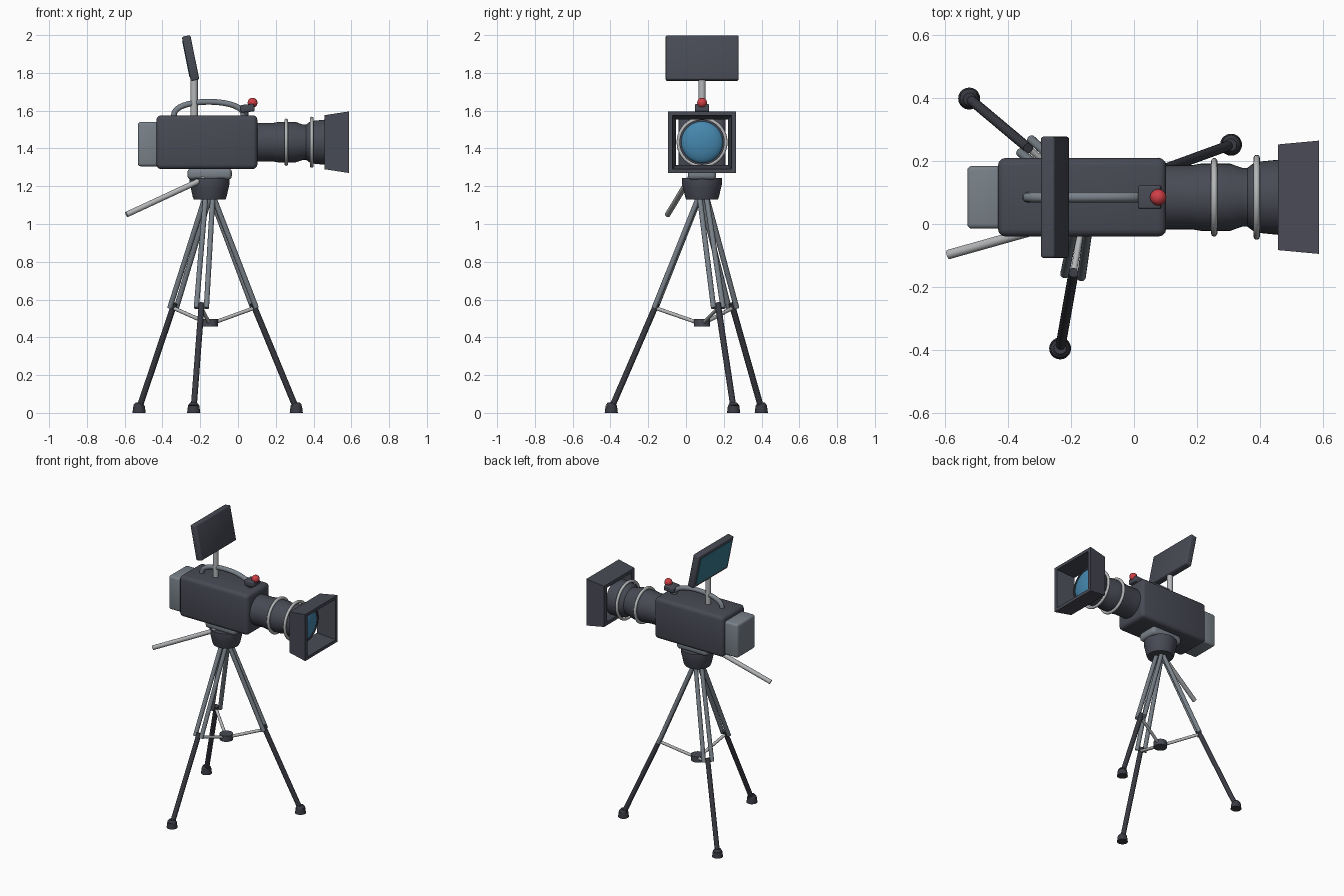
import bpy, bmesh, math
from mathutils import Vector, Matrix

if "Cube" in bpy.data.objects:
    bpy.data.objects.remove(bpy.data.objects["Cube"])


def material(name, rgb):
    m = bpy.data.materials.new(name)
    m.use_nodes = True
    m.diffuse_color = (*rgb, 1)
    m.node_tree.nodes["Principled BSDF"].inputs["Base Color"].default_value = (*rgb, 1)
    return m


CHARCOAL = material("charcoal", (0.065, 0.069, 0.09))
BLACK = material("dark rubber", (0.042, 0.044, 0.056))
GREY = material("mid grey", (0.19, 0.22, 0.25))
METAL = material("light metal", (0.46, 0.47, 0.48))
GLASS = material("lens blue", (0.06, 0.24, 0.42))
SCREEN = material("screen teal", (0.04, 0.19, 0.26))
RED = material("signal red", (0.62, 0.05, 0.06))

CY = 0.085                       # optical axis and tripod centre
CX = -0.15
LENS_Z = 1.433


def finish(name, bm, mat, smooth=True):
    bmesh.ops.recalc_face_normals(bm, faces=bm.faces[:])
    me = bpy.data.meshes.new(name)
    bm.to_mesh(me)
    bm.free()
    ob = bpy.data.objects.new(name, me)
    bpy.context.collection.objects.link(ob)
    me.materials.append(mat)
    if smooth:
        bpy.ops.object.select_all(action="DESELECT")
        bpy.context.view_layer.objects.active = ob
        ob.select_set(True)
        bpy.ops.object.shade_smooth_by_angle(angle=math.radians(35))
    return ob


def box(name, centre, size, mat, bevel=0.0, tilt=0.0):
    bm = bmesh.new()
    bmesh.ops.create_cube(bm, size=1)
    bmesh.ops.scale(bm, vec=size, verts=bm.verts)
    if bevel:
        bmesh.ops.bevel(bm, geom=bm.edges[:], offset=bevel, segments=3,
                        profile=0.5, affect="EDGES")
    bm.transform(Matrix.Translation(centre) @ Matrix.Rotation(tilt, 4, "Y"))
    return finish(name, bm, mat)


def rod(name, a, b, radius, mat, end_radius=None, sides=16):
    a, b = Vector(a), Vector(b)
    bm = bmesh.new()
    bmesh.ops.create_cone(bm, cap_ends=True, segments=sides, radius1=radius,
                          radius2=end_radius or radius, depth=(b - a).length)
    turn = (b - a).to_track_quat("Z", "Y").to_matrix().to_4x4()
    bm.transform(Matrix.Translation((a + b) / 2) @ turn)
    return finish(name, bm, mat)


def lathe(name, profile, mat, place, sides=40, closed=False):
    """Spin (radius, height) points about z, then move into place."""
    bm = bmesh.new()
    vs = [bm.verts.new((r, 0, h)) for r, h in profile]
    edges = [bm.edges.new(p) for p in zip(vs, vs[1:])]
    if closed:
        edges.append(bm.edges.new((vs[-1], vs[0])))
    bmesh.ops.spin(bm, geom=vs + edges, cent=(0, 0, 0), axis=(0, 0, 1),
                   angle=math.tau, steps=sides, use_duplicate=False)
    bmesh.ops.remove_doubles(bm, verts=bm.verts, dist=1e-4)
    bm.transform(place)
    return finish(name, bm, mat)


def ring(name, x, major, minor):
    pts = [(major + minor * math.cos(t * math.tau / 12), x + minor * math.sin(t * math.tau / 12))
           for t in range(12)]
    return lathe(name, pts, METAL, ALONG_X, closed=True)


ALONG_X = Matrix.Translation((0, CY, LENS_Z)) @ Matrix.Rotation(math.pi / 2, 4, "Y")

# Camera body and battery
box("camera_body", (-0.165, CY, LENS_Z), (0.535, 0.25, 0.285), CHARCOAL, 0.025)
box("battery", (-0.47, CY, 1.423), (0.12, 0.2, 0.235), GREY, 0.015)

# Lens barrel, focus rings and domed glass
lathe("lens_barrel", [(0, 0.09), (0.102, 0.09), (0.102, 0.185), (0.107, 0.215), (0.107, 0.305),
                      (0.093, 0.345), (0.093, 0.36), (0.112, 0.385), (0.12, 0.465),
                      (0.12, 0.48), (0.11, 0.48), (0.11, 0.465), (0, 0.465)], CHARCOAL, ALONG_X)
ring("rear_focus_ring", 0.255, 0.115, 0.01)
ring("front_focus_ring", 0.39, 0.125, 0.01)
dome = [(0.112 * math.sin(a), 0.465 + 0.04 * math.cos(a))
        for a in (i * math.pi / 16 for i in range(9))]
lathe("lens_glass", dome, GLASS, ALONG_X)

# Flared square lens hood, open at both ends
bm = bmesh.new()
loops = []
for x, hy, hz in ((0.458, 0.168, 0.143), (0.588, 0.18, 0.163),
                  (0.588, 0.157, 0.142), (0.458, 0.137, 0.12)):
    loops.append([bm.verts.new((x, CY + sy * hy, LENS_Z + sz * hz))
                  for sy, sz in ((-1, -1), (1, -1), (1, 1), (-1, 1))])
for k in range(4):
    a, b = loops[k], loops[(k + 1) % 4]
    for i in range(4):
        j = (i + 1) % 4
        bm.faces.new((a[i], a[j], b[j], b[i]))
finish("lens_hood", bm, CHARCOAL, smooth=False)

# Carry handle: a bent tube over the body
curve = bpy.data.curves.new("carry_handle", "CURVE")
curve.dimensions = "3D"
curve.bevel_depth = 0.016
curve.bevel_resolution = 3
curve.use_fill_caps = True
path = curve.splines.new("POLY")
path.points.add(16)
for i, p in enumerate(path.points):
    t = math.pi * i / 16
    p.co = (-0.155 - 0.185 * math.cos(t), CY, 1.57 + 0.077 * math.sin(t) ** 0.8, 1)
curve.materials.append(GREY)
bpy.context.collection.objects.link(bpy.data.objects.new("carry_handle", curve))

# Record button on its mount
box("button_mount", (0.05, CY, 1.613), (0.074, 0.076, 0.04), CHARCOAL, 0.008, -0.08)
rod("button_post", (0.04, CY, 1.56), (0.04, CY, 1.61), 0.016, CHARCOAL)
bm = bmesh.new()
bmesh.ops.create_uvsphere(bm, u_segments=20, v_segments=12, radius=0.026)
bm.transform(Matrix.Translation((0.077, CY, 1.642)))
finish("record_button", bm, RED)

# Tilted monitor with a thin screen on its rear face
TILT = -0.2
centre = Vector((-0.251, CY, 1.878))
rod("monitor_post", (-0.232, CY, 1.56), (-0.232, CY, 1.79), 0.019, METAL)
box("monitor", centre, (0.046, 0.385, 0.24), CHARCOAL, 0.008, TILT)
normal = Matrix.Rotation(TILT, 3, "Y") @ Vector((-1, 0, 0))
box("monitor_screen", centre + normal * 0.023, (0.006, 0.34, 0.195), SCREEN, 0, TILT)

# Tripod head, mounting plate and pan bar
box("mounting_plate", (CX, CY, 1.265), (0.235, 0.15, 0.06), GREY, 0.02)
lathe("tripod_head", [(0, 1.13), (0.084, 1.13), (0.09, 1.145), (0.1, 1.19), (0.106, 1.215),
                      (0.106, 1.243), (0, 1.243)], CHARCOAL, Matrix.Translation((CX, CY, 0)))
rod("pan_bar", (-0.18, 0.018, 1.24), (-0.59, -0.097, 1.05), 0.015, METAL)

# Three legs, each with twin upper tubes, lower tube, foot and brace
rod("brace_hub", (CX, CY, 0.457), (CX, CY, 0.497), 0.043, CHARCOAL, sides=24)
for n, degrees in enumerate((20, 140, 260), 1):
    a = math.radians(degrees)
    out = Vector((math.cos(a), math.sin(a), 0))
    side = Vector((-out.y, out.x, 0))

    def at(r, z, s=0.0):
        return Vector((CX, CY, z)) + out * r + side * s

    for s, label in ((-1, "a"), (1, "b")):
        rod(f"upper_tube_{n}{label}", at(0.012, 1.15, s * 0.019), at(0.253, 0.555, s * 0.027),
            0.014, GREY)
    rod(f"lower_tube_{n}", at(0.243, 0.58), at(0.485, 0.03), 0.016, BLACK)
    rod(f"foot_{n}", at(0.488, 0), at(0.488, 0.038), 0.035, BLACK, 0.03, 20)
    rod(f"foot_cap_{n}", at(0.488, 0.038), at(0.486, 0.053), 0.03, BLACK, 0.02, 20)
    rod(f"brace_arm_{n}", at(0.03, 0.48), at(0.25, 0.555), 0.01, METAL)
